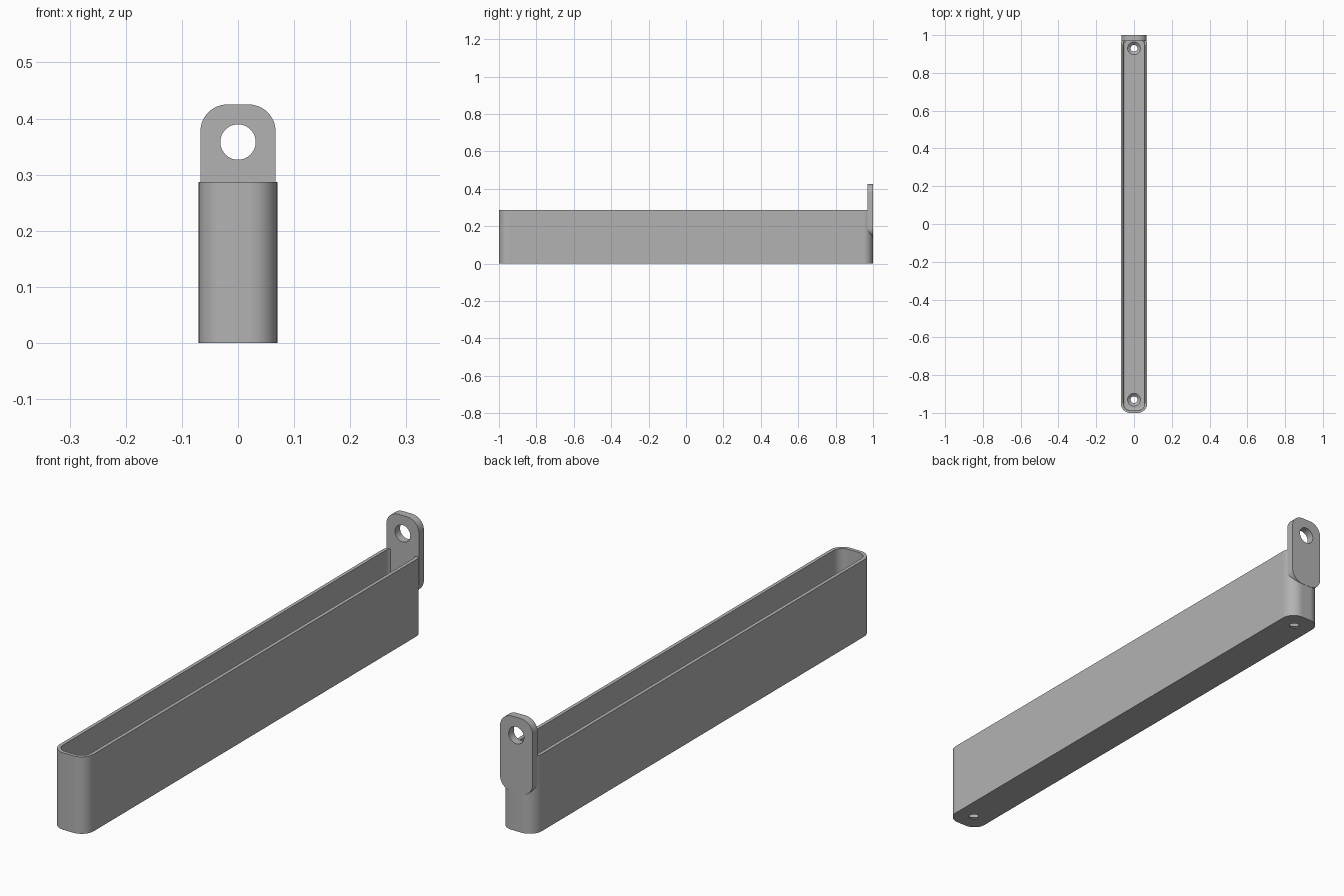
import bpy, bmesh, math
from mathutils import Matrix

cube = bpy.data.objects.get("Cube")
if cube:
    bpy.data.objects.remove(cube, do_unlink=True)

grey = bpy.data.materials.new("plain grey")
grey.use_nodes = True
COLOUR = (0.45, 0.45, 0.45, 1)
grey.diffuse_color = COLOUR
grey.node_tree.nodes["Principled BSDF"].inputs["Base Color"].default_value = COLOUR


def rounded_rect(hx, hy, r, steps=12):
    """Counter-clockwise outline of a rectangle with round corners."""
    pts = []
    for k, (sx, sy) in enumerate([(1, 1), (-1, 1), (-1, -1), (1, -1)]):
        for i in range(steps + 1):
            a = math.pi / 2 * (k + i / steps)
            pts.append((sx * (hx - r) + r * math.cos(a), sy * (hy - r) + r * math.sin(a)))
    return pts


def circle(r, n=48):
    return [(r * math.cos(math.tau * i / n), r * math.sin(math.tau * i / n)) for i in range(n)]


def loft(name, rings, matrix=Matrix()):
    """Skin a stack of (outline, z) rings and cap both ends."""
    bm = bmesh.new()
    loops = [[bm.verts.new((x, y, z)) for x, y in pts] for pts, z in rings]
    for a, b in zip(loops, loops[1:]):
        for i in range(len(a)):
            j = (i + 1) % len(a)
            bm.faces.new((a[i], a[j], b[j], b[i]))
    bm.faces.new(loops[0][::-1])
    bm.faces.new(loops[-1])
    bm.transform(matrix)
    bmesh.ops.recalc_face_normals(bm, faces=bm.faces)
    mesh = bpy.data.meshes.new(name)
    bm.to_mesh(mesh)
    bm.free()
    mesh.materials.append(grey)
    obj = bpy.data.objects.new(name, mesh)
    bpy.context.collection.objects.link(obj)
    return obj


def activate(obj):
    bpy.ops.object.select_all(action="DESELECT")
    obj.select_set(True)
    bpy.context.view_layer.objects.active = obj


def cut(obj, cutter):
    activate(obj)
    mod = obj.modifiers.new("hole", "BOOLEAN")
    mod.operation, mod.solver, mod.object = "DIFFERENCE", "EXACT", cutter
    bpy.ops.object.modifier_apply(modifier=mod.name)
    bpy.data.objects.remove(cutter, do_unlink=True)


def finish(obj):
    activate(obj)
    bpy.ops.object.shade_smooth_by_angle(angle=math.radians(30))
    obj.modifiers.new("clean shading", "WEIGHTED_NORMAL").keep_sharp = True


# Long open tray with rounded corners and a small fillet around the floor
HX, HY, HEIGHT, R = 0.07, 0.9995, 0.287, 0.05
WALL, FLOOR, FILLET = 0.013, 0.018, 0.012


def outline(inset):
    return rounded_rect(HX - inset, HY - inset, R - inset)


rings = [(outline(0), 0), (outline(0), HEIGHT), (outline(WALL), HEIGHT)]
for i in range(6):
    a = math.pi / 2 * i / 5
    rings.append((outline(WALL + FILLET * (1 - math.cos(a))),
                  FLOOR + FILLET * (1 - math.sin(a))))
tray = loft("tray", rings, Matrix.Translation((0, -0.0005, 0)))

# Countersunk screw holes at both ends of the floor
for y in (-0.93, 0.93):
    profile = [(0.018, -0.02), (0.018, 0.004), (0.034, FLOOR), (0.034, 0.05)]
    cut(tray, loft("screw_cutter", [(circle(r), z) for r, z in profile],
                   Matrix.Translation((0, y, 0))))
finish(tray)

# Upright hanging tab with a round eye, set into the back wall
TAB_LOW, TAB_HIGH = 0.143, 0.425
upright = Matrix.Rotation(math.pi / 2, 4, "X")
tab_shape = rounded_rect(0.067, (TAB_HIGH - TAB_LOW) / 2, 0.048)
tab = loft("hanging_tab", [(tab_shape, -0.015), (tab_shape, 0.015)],
           Matrix.Translation((0, 0.985, (TAB_LOW + TAB_HIGH) / 2)) @ upright)
cut(tab, loft("eye_cutter", [(circle(0.0315), -0.05), (circle(0.0315), 0.05)],
              Matrix.Translation((0, 0.985, 0.358)) @ upright))
finish(tab)
